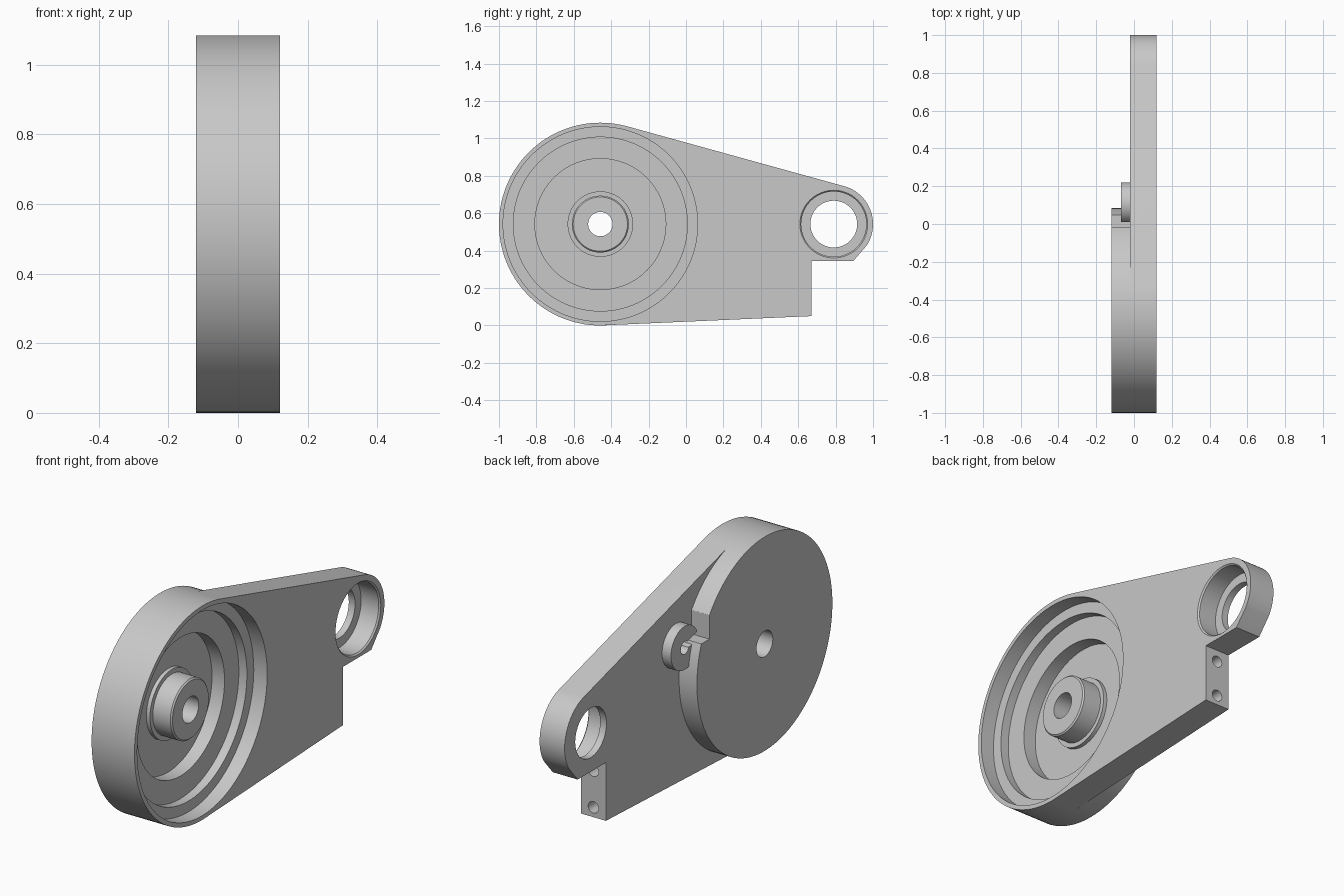
import bpy, bmesh, math

cube = bpy.data.objects.get("Cube")
if cube:
    bpy.data.objects.remove(cube)

STEP = 3  # degrees per facet on round parts
HUB, EYE, BOSS = (-0.458, 0.542), (0.79, 0.542), (0.11, 0.725)
R_DISC, R_EYE = 0.542, 0.21
BACK, MID, FACE = -0.12, -0.02, 0.12

grey = bpy.data.materials.new("plain grey")
grey.use_nodes = True
colour = (0.58, 0.58, 0.58, 1)
grey.diffuse_color = colour
grey.node_tree.nodes["Principled BSDF"].inputs["Base Color"].default_value = colour


def arc(centre, r, a0, a1):
    """Points in the YZ plane from angle a0 to a1."""
    angles = [math.radians(a) for a in range(a0, a1 + 1, STEP)]
    return [(centre[0] + r * math.cos(a), centre[1] + r * math.sin(a)) for a in angles]


def loft(name, sections):
    """Solid through equal-sized YZ outlines, each given as (x, points)."""
    bm = bmesh.new()
    rings = [[bm.verts.new((x, y, z)) for y, z in pts] for x, pts in sections]
    for a, b in zip(rings, rings[1:]):
        for i in range(len(a)):
            j = (i + 1) % len(a)
            bm.faces.new((a[i], a[j], b[j], b[i]))
    bm.faces.new(rings[0])
    bm.faces.new(rings[-1])
    bmesh.ops.recalc_face_normals(bm, faces=bm.faces)
    mesh = bpy.data.meshes.new(name)
    bm.to_mesh(mesh)
    bm.free()
    mesh.materials.append(grey)
    obj = bpy.data.objects.new(name, mesh)
    bpy.context.collection.objects.link(obj)
    return obj


def prism(name, pts, x0, x1):
    return loft(name, [(x0, pts), (x1, pts)])


def turned(name, centre, profile):
    """Turned solid along X from (x, radius) pairs."""
    return loft(name, [(x, arc(centre, r, 0, 360 - STEP)) for x, r in profile])


def combine(body, tool, operation):
    mod = body.modifiers.new(tool.name, "BOOLEAN")
    mod.operation, mod.object, mod.solver = operation, tool, "EXACT"
    bpy.context.view_layer.objects.active = body
    bpy.ops.object.modifier_apply(modifier=mod.name)
    bpy.data.objects.remove(tool)


# Tapered arm plate with a squared lower block
outline = arc(HUB, R_DISC, 75, 270)
outline += [(0.67, 0.05), (0.67, 0.345), (0.895, 0.345)]
outline += arc(EYE, R_EYE, -33, 75)
housing = prism("arm_housing", outline, MID, FACE)

# Round drum behind the arm, with its corner notch
drum = turned("drum", HUB, [(BACK, R_DISC), (MID, R_DISC)])
notch = prism("notch", [(-0.016, 0.735), (0.3, 0.735), (0.3, 1.2), (-0.016, 1.2)], -0.2, 0.0)
combine(drum, notch, "DIFFERENCE")
combine(housing, drum, "UNION")

# Small slotted boss in the notch
boss = turned("boss", BOSS, [(-0.07, 0.11), (0.01, 0.11)])
hole = turned("boss_hole", BOSS, [(-0.2, 0.032), (MID, 0.032)])
by, bz = BOSS
slot = prism("boss_slot", [(by, bz - 0.015), (by, bz + 0.02),
                           (by - 0.12, bz + 0.05), (by - 0.12, bz + 0.01)], -0.2, MID)
combine(boss, hole, "DIFFERENCE")
combine(boss, slot, "DIFFERENCE")
combine(housing, boss, "UNION")

# Stepped cavity, then the central hub and its bore
cavity = turned("cavity", HUB, [(-0.07, 0.35), (0, 0.35), (0, 0.465),
                                (0.045, 0.465), (0.045, 0.52), (0.2, 0.52)])
combine(housing, cavity, "DIFFERENCE")
hub = turned("hub", HUB, [(-0.1, 0.175), (-0.05, 0.175), (-0.05, 0.152),
                          (0.048, 0.152), (0.055, 0.145)])
combine(housing, hub, "UNION")
bore = turned("bore", HUB, [(-0.3, 0.065), (0.3, 0.065)])
combine(housing, bore, "DIFFERENCE")

# Bearing seat in the small end
seat = turned("bearing_seat", EYE, [(-0.2, 0.125), (0.015, 0.125), (0.015, 0.174),
                                    (0.113, 0.174), (0.12, 0.181), (0.2, 0.181)])
combine(housing, seat, "DIFFERENCE")

# Two blind screw holes in the end of the block
for z in (0.1, 0.285):
    screw = turned("screw_hole", (0, 0), [(-0.15, 0.029), (0.15, 0.029)])
    screw.rotation_euler.z = math.pi / 2
    screw.location = (0.05, 0.67, z)
    bpy.context.view_layer.update()
    combine(housing, screw, "DIFFERENCE")

bpy.ops.object.select_all(action="DESELECT")
housing.select_set(True)
bpy.context.view_layer.objects.active = housing
bpy.ops.object.shade_smooth_by_angle(angle=math.radians(25))
